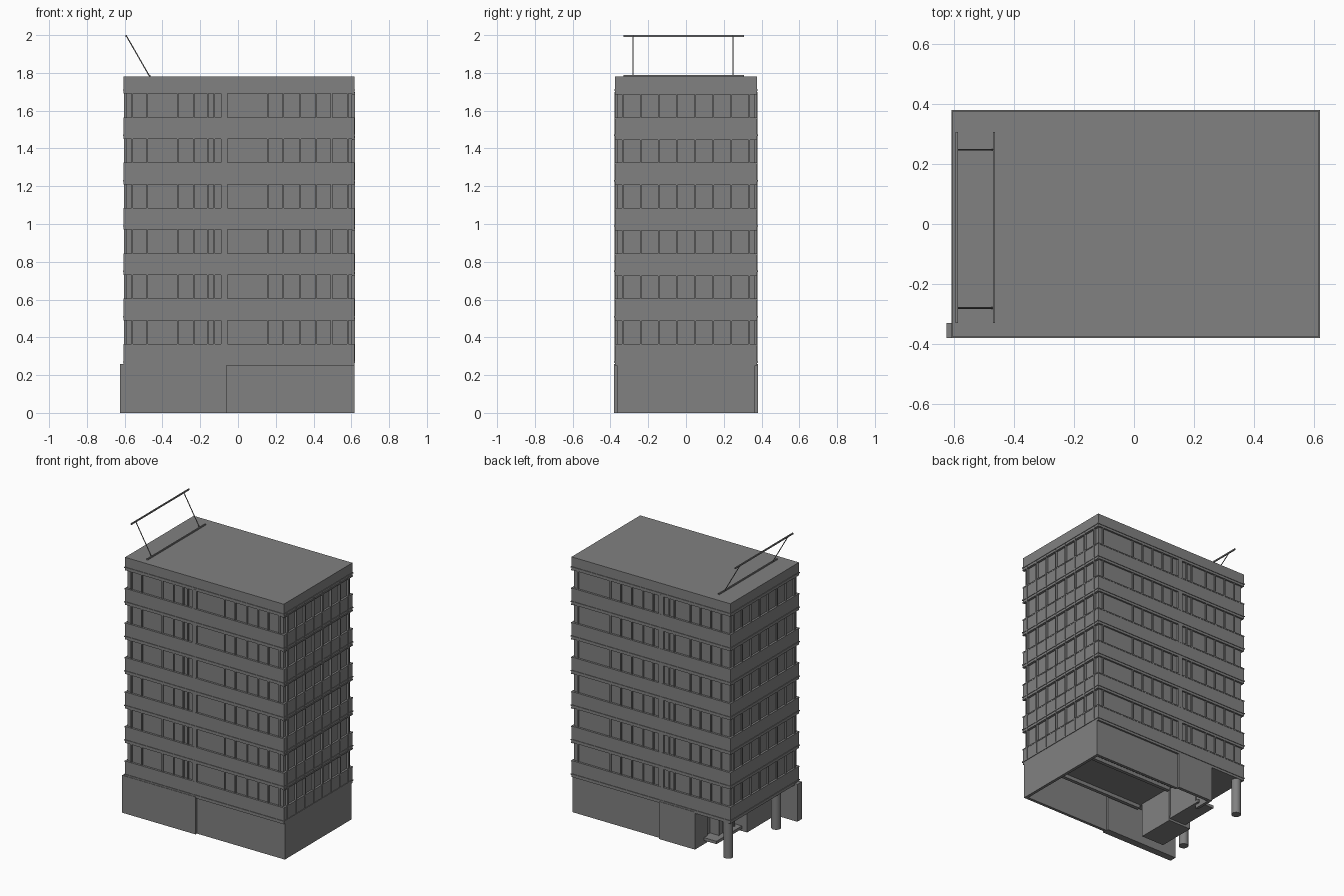
import bpy
import math
from mathutils import Vector

cube = bpy.data.objects.get("Cube")
if cube:
    bpy.data.objects.remove(cube, do_unlink=True)

grey = bpy.data.materials.new("concrete_grey")
grey.use_nodes = True
colour = (0.22, 0.22, 0.22, 1)
grey.diffuse_color = colour
grey.node_tree.nodes["Principled BSDF"].inputs["Base Color"].default_value = colour


def box(name, x, y, z):
    """Box from (min, max) ranges on each axis."""
    bpy.ops.mesh.primitive_cube_add(size=1)
    ob = bpy.context.object
    ob.name = name
    ob.location = [(a + b) / 2 for a, b in (x, y, z)]
    ob.scale = [b - a for a, b in (x, y, z)]
    ob.data.materials.append(grey)
    return ob


def rod(name, start, end, radius, sides):
    """Round bar between two points."""
    start, end = Vector(start), Vector(end)
    axis = end - start
    bpy.ops.mesh.primitive_cylinder_add(vertices=sides, radius=radius, depth=axis.length)
    ob = bpy.context.object
    ob.name = name
    ob.location = (start + end) / 2
    ob.rotation_euler = axis.to_track_quat("Z", "Y").to_euler()
    ob.data.materials.append(grey)
    return ob


# Tower extents
X0, X1, Y = -0.605, 0.616, 0.377
BASE, ROOF = 0.25, 1.78
SILL, FLOOR, WINDOW, FLOORS = 0.365, 0.24, 0.125, 6
INSET, LIP = 0.012, 0.004


def ring(name, z0, z1, grow=0.0):
    return box(name, (X0 - grow, X1 + grow), (-Y - grow, Y + grow), (z0, z1))


# Recessed glazed core
ring("glazed_core", BASE + 0.01, ROOF - 0.02, -INSET)

# Solid floor bands, with projecting ledges along their edges
for i in range(FLOORS + 1):
    top = SILL + i * FLOOR if i < FLOORS else ROOF
    bottom = SILL + (i - 1) * FLOOR + WINDOW if i else BASE
    ring("floor_band", bottom, top)
    ring("lower_ledge", bottom + 0.016, bottom + 0.023, LIP)
    if i < FLOORS:
        ring("sill_ledge", top - 0.008, top, LIP / 2)

# Window mullions, repeated on each floor
front_posts = [-0.56, -0.48, -0.32, -0.235, -0.16, -0.125, 0.157, 0.24, 0.33, 0.415, 0.495, 0.58]
back_posts = [-0.53, -0.45, -0.37, -0.295, -0.17, -0.13, -0.01, 0.07, 0.155, 0.24, 0.32, 0.57]
side_posts = [-0.335 + i * 0.67 / 7 for i in range(8)]
W = 0.004
for i in range(FLOORS):
    z = (SILL + i * FLOOR, SILL + i * FLOOR + WINDOW)
    for p in front_posts:
        box("front_mullion", (p - W, p + W), (-Y + 0.002, -Y + INSET), z)
    for p in back_posts:
        box("back_mullion", (p - W, p + W), (Y - INSET, Y - 0.002), z)
    for p in side_posts:
        box("right_mullion", (X0 + 0.002, X0 + INSET), (p - W, p + W), z)

# Full height pilasters on the long sides
for s in (-1, 1):
    ys = sorted((s * (Y - INSET), s * (Y + 0.001)))
    box("pilaster", (-0.09, -0.055), ys, (SILL - 0.1, 1.7))

# Curtain wall grid on the left end
for p in side_posts:
    box("curtain_mullion", (X1 - INSET, X1 + LIP), (p - W, p + W), (SILL - 0.1, 1.7))
for i in range(FLOORS):
    z = SILL + i * FLOOR + WINDOW
    box("curtain_rail", (X1 - INSET, X1 + LIP), (-Y, Y), (z - 0.004, z + 0.004))

# Ground floor walls, open underneath
G = 0.26
box("front_wall_long", (-0.06, X1), (-0.365, -0.345), (0, G))
box("front_wall_proud", (-0.625, -0.06), (-0.38, -0.33), (0, G))
box("left_end_wall", (X1 - 0.02, X1), (-0.365, 0.365), (0, G))
box("back_wall_long", (-0.06, X1), (0.345, 0.365), (0, G))
box("back_wall_proud", (-0.335, -0.06), (0.358, 0.38), (0, G))
box("back_wall_return", (-0.335, -0.315), (0.24, 0.37), (0, G))

# Ceiling beams inside the ground floor
for y in (0.0, -0.3):
    box("ceiling_beam", (-0.29, 0.6), (y - 0.012, y + 0.012), (0.225, G))

# Entrance: lobby boxes, glazed screen with posts and a raised step
box("lobby_block", (-0.47, -0.295), (-0.27, 0.0), (0.01, G))
box("lobby_screen", (-0.325, -0.305), (0.0, 0.25), (0.04, G))
box("lobby_porch", (-0.39, -0.31), (0.03, 0.2), (0.04, G))
for y in (0.03, 0.09, 0.15, 0.2):
    box("lobby_post", (-0.396, -0.388), (y - W, y + W), (0.04, G))
box("entrance_step", (-0.43, -0.3), (-0.1, 0.28), (0.025, 0.045))

# Round columns under the open end
for y in (0.345, -0.18):
    column = rod("column", (-0.567, y, 0), (-0.567, y, G), 0.031, 24)
    bpy.ops.object.shade_smooth_by_angle(angle=math.radians(40))

# Tilted sign frame on the roof
for name, x, z in (("frame_lower_rail", -0.467, 1.785), ("frame_upper_rail", -0.591, 1.996)):
    box(name, (x - 0.004, x + 0.004), (-0.33, 0.307), (z - 0.005, z + 0.004))
for y in (-0.28, 0.248):
    rod("frame_strut", (-0.467, y, 1.78), (-0.591, y, 1.996), 0.003, 8)
